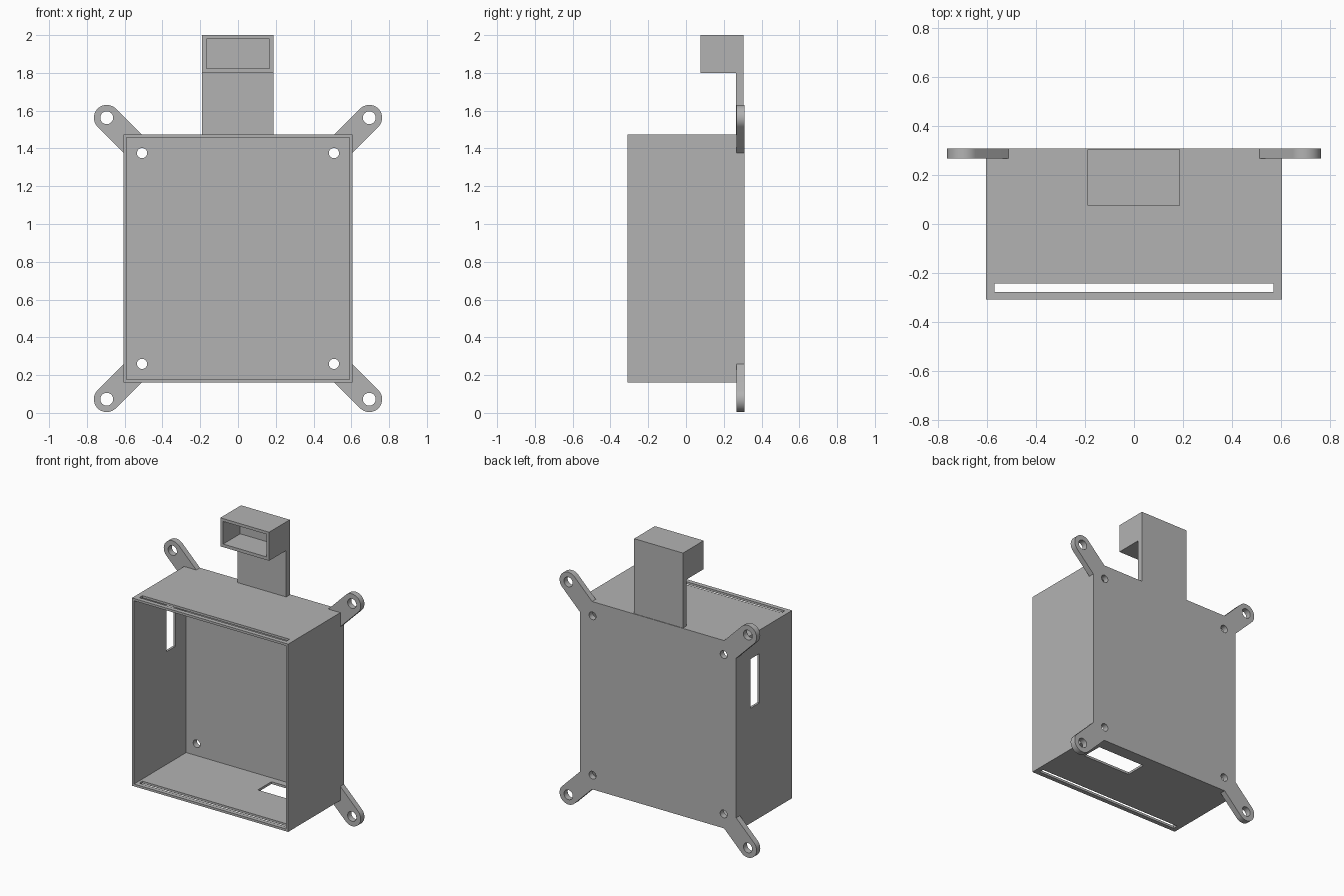
import bpy
import bmesh
import math
from mathutils import Matrix

cube = bpy.data.objects.get("Cube")
if cube:
    bpy.data.objects.remove(cube, do_unlink=True)

grey = bpy.data.materials.new("plain_grey")
grey.use_nodes = True
colour = (0.45, 0.45, 0.45, 1)
grey.diffuse_color = colour
grey.node_tree.nodes["Principled BSDF"].inputs["Base Color"].default_value = colour


def finish(name, bm):
    bmesh.ops.recalc_face_normals(bm, faces=bm.faces)
    mesh = bpy.data.meshes.new(name)
    bm.to_mesh(mesh)
    bm.free()
    obj = bpy.data.objects.new(name, mesh)
    bpy.context.collection.objects.link(obj)
    mesh.materials.append(grey)
    return obj


def box(name, x0, x1, y0, y1, z0, z1):
    bm = bmesh.new()
    bmesh.ops.create_cube(bm, size=1)
    for v in bm.verts:
        v.co = (x1 if v.co.x > 0 else x0, y1 if v.co.y > 0 else y0, z1 if v.co.z > 0 else z0)
    return finish(name, bm)


def drill(name, x, z, radius):
    bm = bmesh.new()
    bmesh.ops.create_cone(bm, cap_ends=True, segments=32, radius1=radius, radius2=radius, depth=0.2,
                          matrix=Matrix.Translation((x, BACK, z)) @ Matrix.Rotation(math.pi / 2, 4, "X"))
    return finish(name, bm)


def arm(name, x, z, sx, sz):
    # Flat tab with a rounded tip, pointing diagonally away from the case
    outline = [(-0.2, 0.068), (-0.2, -0.068)]
    for i in range(25):
        a = -math.pi / 2 + math.pi * i / 24
        outline.append((0.068 * math.cos(a), 0.068 * math.sin(a)))
    bm = bmesh.new()
    r = math.sqrt(0.5)
    face = bm.faces.new([bm.verts.new((x + sx * r * (u - v), PLATE, z + sz * r * (u + v)))
                         for u, v in outline])
    ext = bmesh.ops.extrude_face_region(bm, geom=[face])
    tip = [e for e in ext["geom"] if isinstance(e, bmesh.types.BMVert)]
    bmesh.ops.translate(bm, verts=tip, vec=(0, BACK - PLATE, 0))
    return finish(name, bm)


def combine(target, tool, operation):
    mod = target.modifiers.new(operation.lower(), "BOOLEAN")
    mod.operation = operation
    mod.solver = "EXACT"
    mod.object = tool
    bpy.ops.object.select_all(action="DESELECT")
    bpy.context.view_layer.objects.active = target
    target.select_set(True)
    bpy.ops.object.modifier_apply(modifier=mod.name)
    bpy.data.objects.remove(tool, do_unlink=True)


BACK, PLATE = 0.309, 0.268
W, LOW, HIGH, WALL = 0.605, 0.16, 1.475, 0.016
MID = (LOW + HIGH) / 2

# Open-fronted case with a thick back plate
case = box("case", -W, W, -BACK, BACK, LOW, HIGH)
combine(case, box("hollow", -W + WALL, W - WALL, -0.5, PLATE, LOW + WALL, HIGH - WALL), "DIFFERENCE")

# Corner mounting arms, then the screw holes
corners = [(sx, sz) for sx in (-1, 1) for sz in (-1, 1)]
for sx, sz in corners:
    combine(case, arm("arm", sx * 0.695, MID + sz * 0.745, sx, sz), "UNION")
for sx, sz in corners:
    combine(case, drill("arm_hole", sx * 0.695, MID + sz * 0.745, 0.034), "DIFFERENCE")
    combine(case, drill("plate_hole", sx * 0.508, MID + sz * 0.558, 0.027), "DIFFERENCE")

# Cover slots in the top and bottom walls
for z in (LOW, HIGH):
    combine(case, box("cover_slot", -0.57, 0.57, -0.278, -0.243, z - 0.05, z + 0.05), "DIFFERENCE")

# Side slot and bottom cable opening
combine(case, box("side_slot", -0.7, -0.5, 0.05, 0.15, 0.965, 1.31), "DIFFERENCE")
combine(case, box("cable_opening", 0.105, 0.48, 0.07, 0.22, 0.1, 0.25), "DIFFERENCE")

# Upright bracket with an open-fronted holder
bracket = box("bracket", -0.19, 0.188, 0.264, 0.305, HIGH, 1.9)
combine(bracket, box("holder", -0.19, 0.188, 0.076, 0.305, 1.8, 2), "UNION")
combine(bracket, box("holder_hollow", -0.168, 0.166, 0, 0.264, 1.822, 1.98), "DIFFERENCE")

for obj in (case, bracket):
    bpy.ops.object.select_all(action="DESELECT")
    obj.select_set(True)
    bpy.context.view_layer.objects.active = obj
    bpy.ops.object.shade_smooth_by_angle(angle=math.radians(30))
